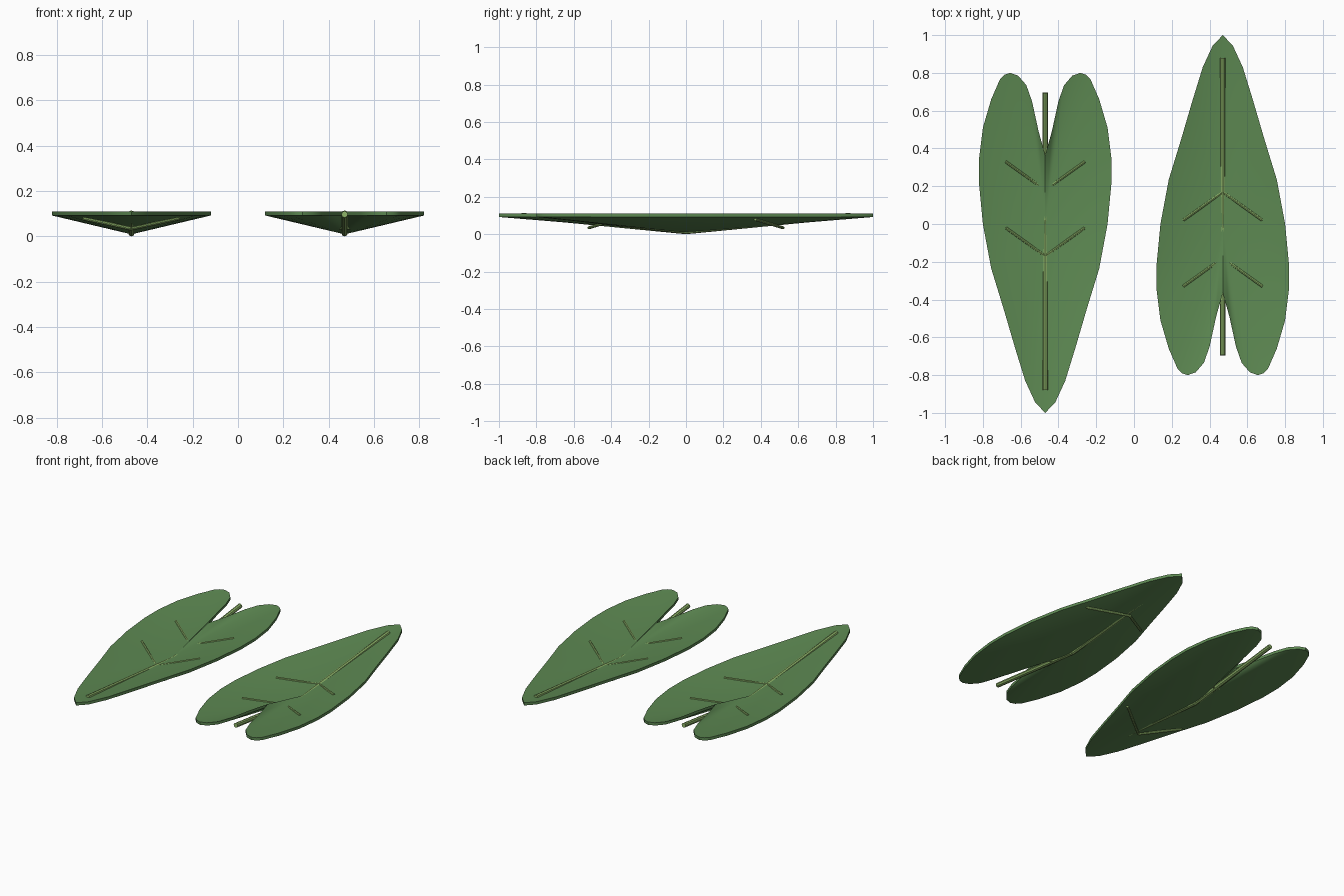
import bpy, bmesh, math
from mathutils import Vector, Matrix

if "Cube" in bpy.data.objects:
    bpy.data.objects.remove(bpy.data.objects["Cube"])

def material(name, color):
    m = bpy.data.materials.new(name)
    m.diffuse_color = (*color, 1)
    m.use_nodes = True
    m.node_tree.nodes["Principled BSDF"].inputs["Base Color"].default_value = m.diffuse_color
    return m

LEAF = material("leaf_green", (0.11, 0.25, 0.085))
VEIN = material("vein_green", (0.25, 0.42, 0.13))

# Right half of the leaf outline, from tip round the lobe to the notch
HALF = [(0, 1.0), (0.053, 0.945), (0.106, 0.83), (0.16, 0.655), (0.22, 0.45),
        (0.286, 0.235), (0.33, 0), (0.35, -0.21), (0.35, -0.35), (0.33, -0.51),
        (0.286, -0.66), (0.24, -0.765), (0.215, -0.79), (0.185, -0.8),
        (0.143, -0.785), (0.1, -0.735), (0.07, -0.65), (0.035, -0.49), (0, -0.365)]
OUTLINE = HALF + [(-x, y) for x, y in HALF[-2:0:-1]]
RIM, CENTRE, THICK = 0.11, 0.027, 0.018

def finish(name, bm, mat, matrix):
    bmesh.ops.recalc_face_normals(bm, faces=bm.faces)
    me = bpy.data.meshes.new(name)
    bm.to_mesh(me)
    bm.free()
    ob = bpy.data.objects.new(name, me)
    bpy.context.collection.objects.link(ob)
    me.materials.append(mat)
    ob.matrix_world = matrix
    bpy.ops.object.select_all(action='DESELECT')
    ob.select_set(True)
    bpy.context.view_layer.objects.active = ob
    bpy.ops.object.shade_smooth_by_angle(angle=math.radians(30))
    return ob

# Blade: shallow dish fanned from a low centre to a level rim
def blade(name, matrix):
    bm = bmesh.new()
    rings = []
    for drop in (0, THICK):
        c = bm.verts.new((0, 0, CENTRE - drop))
        ring = [bm.verts.new((x, y, RIM - drop)) for x, y in OUTLINE]
        for a, b in zip(ring, ring[1:] + ring[:1]):
            bm.faces.new((c, a, b))
        rings.append(ring)
    top, low = rings
    n = len(top)
    for i in range(n):
        j = (i + 1) % n
        bm.faces.new((top[i], top[j], low[j], low[i]))
    finish(name, bm, LEAF, matrix)

# Round rod between two points
def rod(bm, a, b, r, sides=8):
    a, b = Vector(a), Vector(b)
    d = b - a
    rot = d.to_track_quat('Z', 'Y').to_matrix().to_4x4()
    bmesh.ops.create_cone(bm, cap_ends=True, segments=sides, radius1=r, radius2=r,
                          depth=d.length, matrix=Matrix.Translation((a + b) / 2) @ rot)

def leaf(side, matrix):
    blade(side + "_leaf_blade", matrix)
    # Midrib towards the tip and stem out through the notch
    for part, y, z in (("midrib", 0.88, 0.1), ("stem", -0.695, 0.097)):
        bm = bmesh.new()
        rod(bm, (0, 0, 0.0145), (0, y, z), 0.0145)
        finish(f"{side}_{part}", bm, VEIN, matrix)
    # Three mirrored pairs of side veins
    bm = bmesh.new()
    for y in (0.52, 0.17, -0.18):
        for s in (-1, 1):
            rod(bm, (0, y, 0.034), (s * 0.21, y - 0.15, 0.079), 0.008)
    finish(side + "_side_veins", bm, VEIN, matrix)

leaf("right", Matrix.Translation((0.47, 0, 0)))
leaf("left", Matrix.Translation((-0.47, 0, 0)) @ Matrix.Rotation(math.pi, 4, 'Z'))
